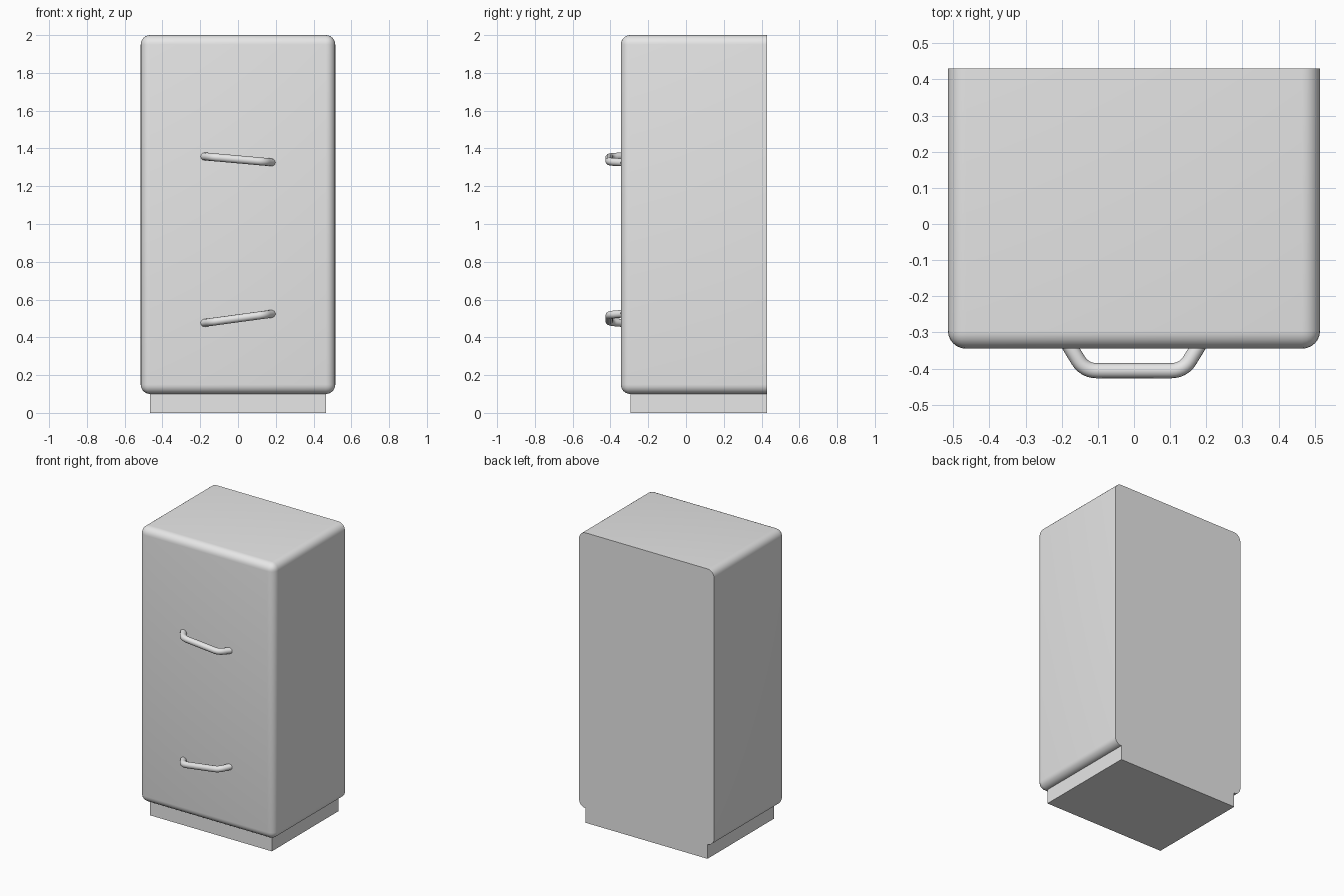
import bpy
import bmesh
from mathutils import Vector

cube = bpy.data.objects.get("Cube")
if cube:
    bpy.data.objects.remove(cube, do_unlink=True)

# One plain grey finish
GREY = (0.8, 0.8, 0.8, 1)
grey = bpy.data.materials.new("light_grey")
grey.use_nodes = True
grey.diffuse_color = GREY
grey.node_tree.nodes["Principled BSDF"].inputs["Base Color"].default_value = GREY

BACK = 0.43
FRONT = -0.345


def box(name, half_width, front, bottom, top, radius=0):
    """Box against the back plane; every edge but the back rim can be rounded."""
    bm = bmesh.new()
    bmesh.ops.create_cube(bm, size=1)
    for v in bm.verts:
        v.co = (v.co.x * 2 * half_width,
                BACK if v.co.y > 0 else front,
                top if v.co.z > 0 else bottom)
    if radius:
        edges = [e for e in bm.edges if any(v.co.y < BACK for v in e.verts)]
        bmesh.ops.bevel(bm, geom=edges, offset=radius, segments=6,
                        profile=0.5, affect='EDGES')
    mesh = bpy.data.meshes.new(name)
    bm.to_mesh(mesh)
    bm.free()
    mesh.materials.append(grey)
    obj = bpy.data.objects.new(name, mesh)
    bpy.context.collection.objects.link(obj)
    return obj


def handle(name, z_right, z_left):
    """Bent tube handle, its two feet sunk into the front face."""
    half, bend, out = 0.18, 0.137, -0.406
    slope = (z_left - z_right) / (2 * half)
    mid = (z_left + z_right) / 2
    corners = [Vector((x, y, mid + slope * x)) for x, y in
               ((-half, FRONT + 0.01), (-bend, out), (bend, out), (half, FRONT + 0.01))]
    path = [corners[0]]
    for before, corner, after in zip(corners, corners[1:], corners[2:]):
        start = corner + (before - corner).normalized() * 0.035
        end = corner + (after - corner).normalized() * 0.035
        for i in range(7):
            t = i / 6
            path.append(start.lerp(corner, t).lerp(corner.lerp(end, t), t))
    path.append(corners[-1])

    curve = bpy.data.curves.new(name, 'CURVE')
    curve.dimensions = '3D'
    curve.bevel_depth = 0.021
    curve.bevel_resolution = 4
    curve.use_fill_caps = True
    spline = curve.splines.new('POLY')
    spline.points.add(len(path) - 1)
    for point, co in zip(spline.points, path):
        point.co = (*co, 1)
    spline.use_smooth = True
    curve.materials.append(grey)
    obj = bpy.data.objects.new(name, curve)
    bpy.context.collection.objects.link(obj)
    return obj


# Cabinet and recessed plinth
body = box("cabinet_body", 0.515, FRONT, 0.1, 2.0, radius=0.05)
box("plinth", 0.465, -0.295, 0, 0.11)

bpy.context.view_layer.objects.active = body
body.select_set(True)
bpy.ops.object.shade_smooth_by_angle()

# Two crooked handles
handle("upper_handle", 1.358, 1.326)
handle("lower_handle", 0.476, 0.525)
